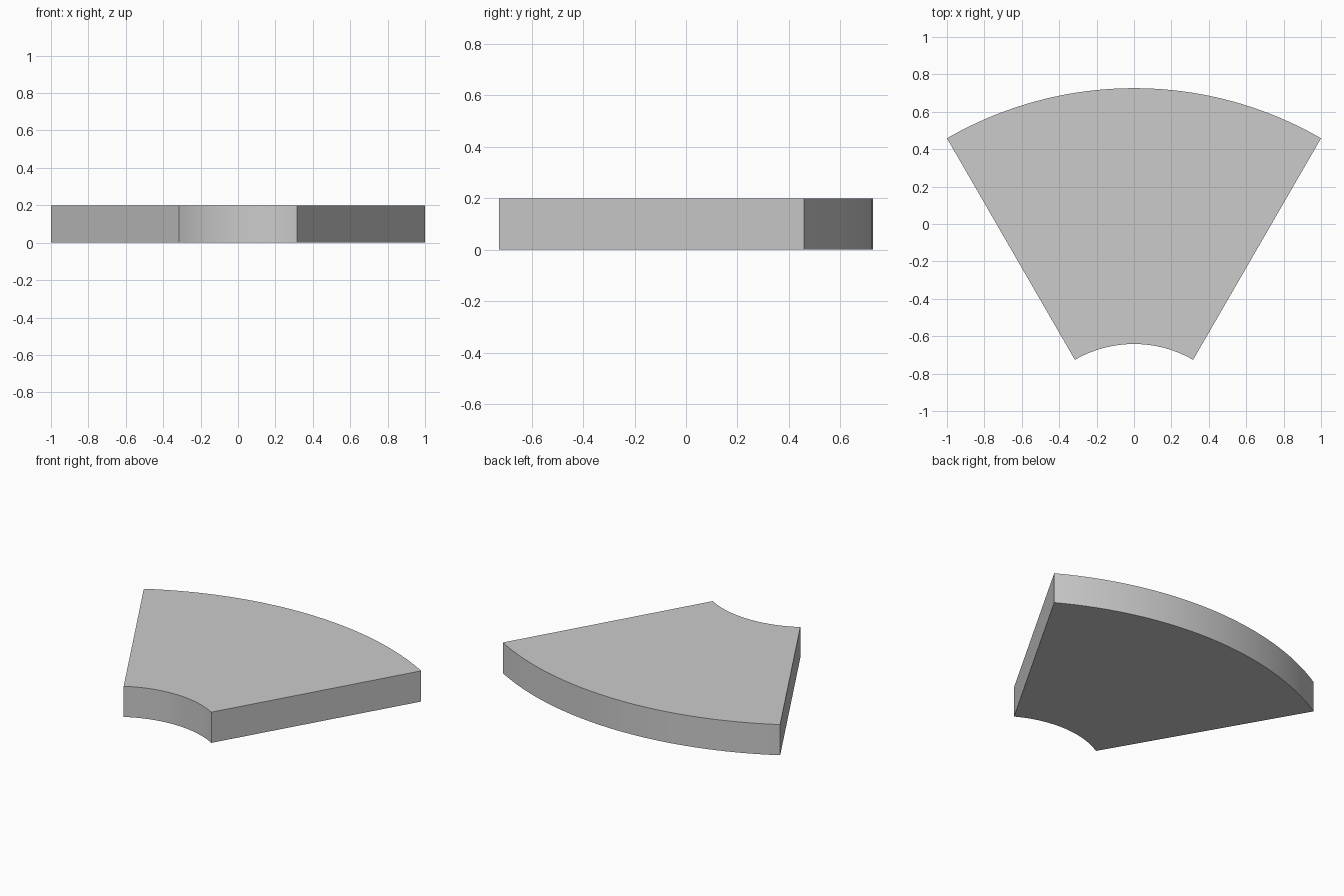
import bpy, bmesh, math

if "Cube" in bpy.data.objects:
    bpy.data.objects.remove(bpy.data.objects["Cube"])

OUTER, INNER, HEIGHT = 2.0, 0.632, 0.2
HALF = math.radians(30)
STEPS = 32
# arc centre chosen so the plate is centred on y = 0
CY = -(OUTER + INNER * math.cos(HALF)) / 2


def arc(radius):
    angles = [-HALF + 2 * HALF * i / STEPS for i in range(STEPS + 1)]
    return [(radius * math.sin(a), CY + radius * math.cos(a), 0) for a in angles]


# ring sector outline, extruded upwards
bm = bmesh.new()
outline = arc(INNER) + arc(OUTER)[::-1]
face = bm.faces.new([bm.verts.new(p) for p in outline])
result = bmesh.ops.extrude_face_region(bm, geom=[face])
top = [g for g in result["geom"] if isinstance(g, bmesh.types.BMVert)]
bmesh.ops.translate(bm, verts=top, vec=(0, 0, HEIGHT))
bmesh.ops.recalc_face_normals(bm, faces=bm.faces)

mesh = bpy.data.meshes.new("curved_plate")
bm.to_mesh(mesh)
bm.free()
plate = bpy.data.objects.new("curved_plate", mesh)
bpy.context.collection.objects.link(plate)

# smooth arcs, sharp edges
bpy.context.view_layer.objects.active = plate
plate.select_set(True)
bpy.ops.object.shade_smooth_by_angle(angle=math.radians(30))
